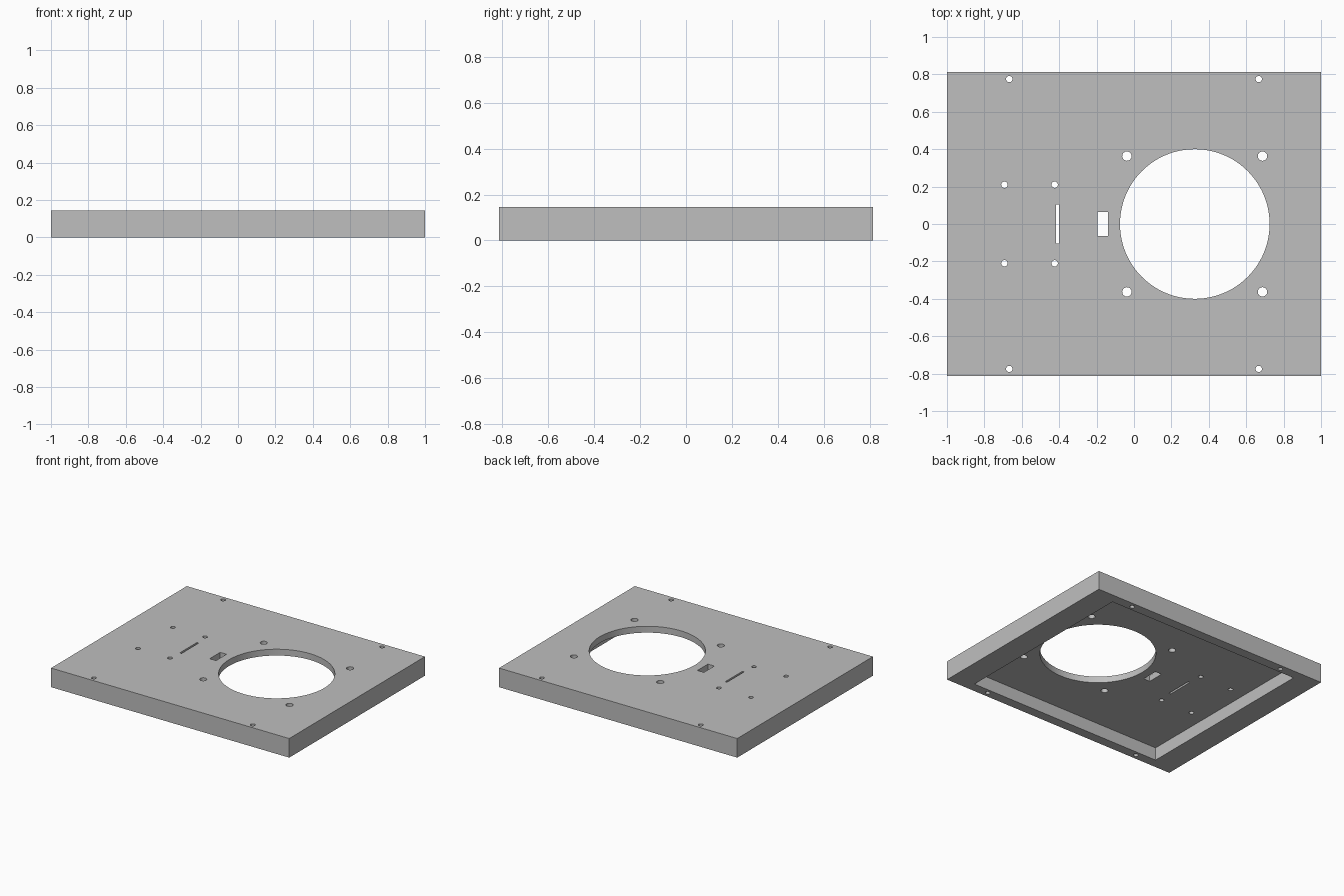
import bpy
import bmesh
from mathutils import Matrix, Vector

cube = bpy.data.objects.get("Cube")
if cube:
    bpy.data.objects.remove(cube, do_unlink=True)

WIDTH, DEPTH, HEIGHT = 2.0, 1.628, 0.145
SKIN = 0.048                      # thickness of the top panel
RECESS_X, RECESS_Y = 1.63, 1.48   # opening on the underside

grey = bpy.data.materials.new("plain_grey")
grey.use_nodes = True
grey.diffuse_color = (0.52, 0.52, 0.52, 1)
grey.node_tree.nodes["Principled BSDF"].inputs["Base Color"].default_value = grey.diffuse_color


def add_box(bm, x, y, sx, sy, z0, z1):
    place = Matrix.Translation((x, y, (z0 + z1) / 2)) @ Matrix.Diagonal((sx, sy, z1 - z0, 1))
    bmesh.ops.create_cube(bm, size=1, matrix=place)


def add_drill(bm, x, y, radius, segments=32):
    bmesh.ops.create_cone(bm, cap_ends=True, segments=segments, radius1=radius, radius2=radius,
                          depth=1, matrix=Matrix.Translation(Vector((x, y, 0))))


def make_object(name, bm):
    mesh = bpy.data.meshes.new(name)
    bm.to_mesh(mesh)
    bm.free()
    obj = bpy.data.objects.new(name, mesh)
    bpy.context.collection.objects.link(obj)
    return obj


# Solid panel block
bm = bmesh.new()
add_box(bm, 0, 0, WIDTH, DEPTH, 0, HEIGHT)
panel = make_object("mounting_panel", bm)

# Shallow recess in the underside, leaving a rim
bm = bmesh.new()
add_box(bm, 0, 0, RECESS_X, RECESS_Y, -0.2, HEIGHT - SKIN)
recess = make_object("recess_cutter", bm)

# Through holes: large round opening, screw holes and two slots
bm = bmesh.new()
add_drill(bm, 0.325, 0, 0.4, 96)
for side in (-1, 1):
    for x in (-0.038, 0.687):
        add_drill(bm, x, side * 0.363, 0.025)
    for x in (-0.693, -0.424):
        add_drill(bm, x, side * 0.21, 0.017)
    for x in (-0.667, 0.667):
        add_drill(bm, x, side * 0.775, 0.017)
add_box(bm, -0.167, 0, 0.054, 0.126, -0.5, 0.5)
add_box(bm, -0.409, 0, 0.015, 0.208, -0.5, 0.5)
holes = make_object("hole_cutter", bm)

# Cut the block, keep the finished mesh and drop the cutters
for cutter in (recess, holes):
    cutter.hide_render = True
    cut = panel.modifiers.new(cutter.name, "BOOLEAN")
    cut.operation = "DIFFERENCE"
    cut.solver = "EXACT"
    cut.object = cutter
bpy.context.view_layer.update()
finished = bpy.data.meshes.new_from_object(panel.evaluated_get(bpy.context.evaluated_depsgraph_get()))
panel.modifiers.clear()
panel.data = finished
for cutter in (recess, holes):
    bpy.data.objects.remove(cutter, do_unlink=True)
finished.materials.clear()
finished.materials.append(grey)

# Smooth hole walls, sharp edges elsewhere
bpy.ops.object.select_all(action="DESELECT")
panel.select_set(True)
bpy.context.view_layer.objects.active = panel
bpy.ops.object.shade_smooth_by_angle()
